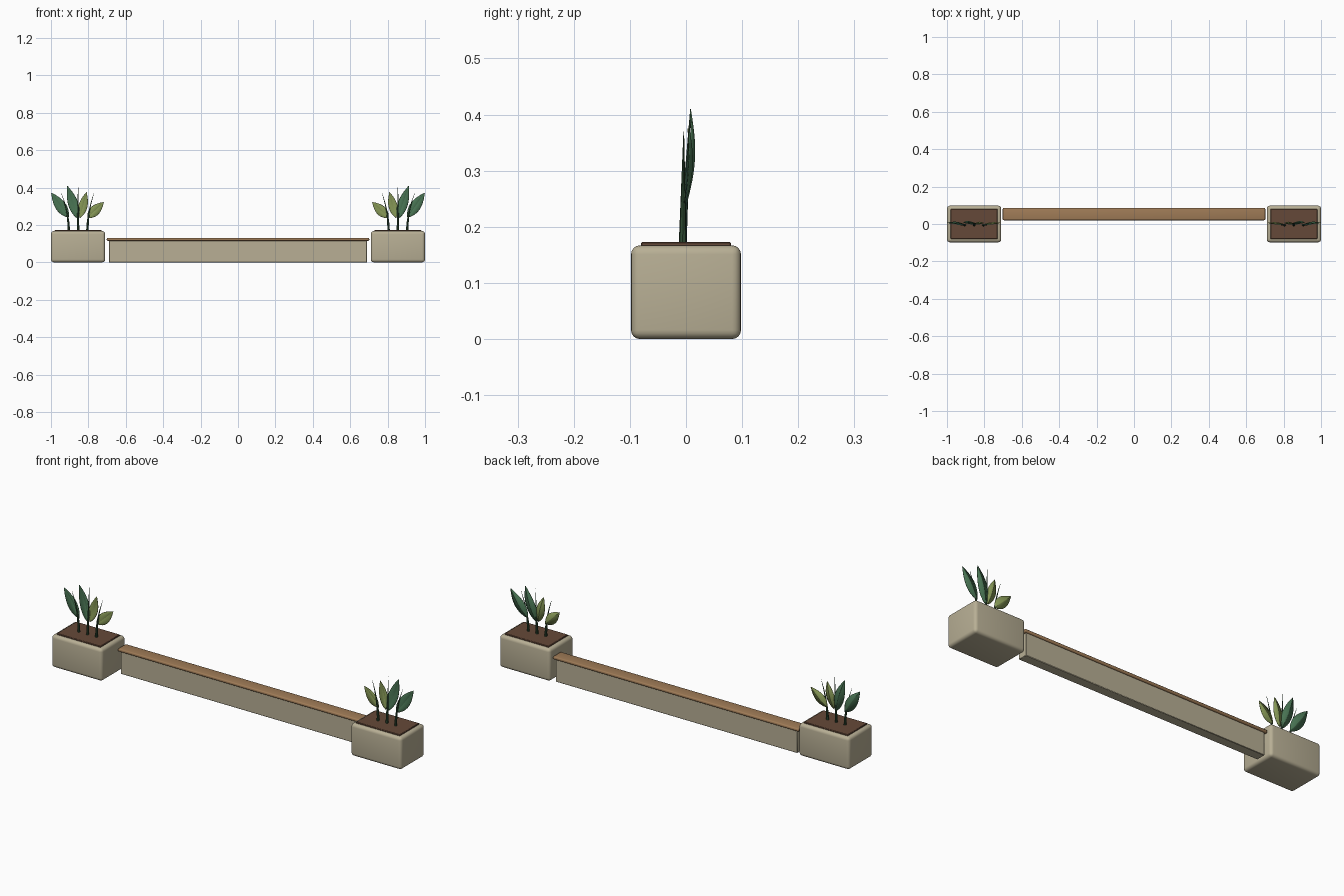
import bpy, bmesh, math
from mathutils import Vector

if "Cube" in bpy.data.objects:
    bpy.data.objects.remove(bpy.data.objects["Cube"], do_unlink=True)


def material(name, color):
    m = bpy.data.materials.new(name)
    m.use_nodes = True
    m.diffuse_color = (*color, 1)
    bsdf = next(n for n in m.node_tree.nodes if n.type == 'BSDF_PRINCIPLED')
    bsdf.inputs["Base Color"].default_value = (*color, 1)
    return m


concrete = material("warm concrete", (0.48, 0.43, 0.30))
wood = material("oak wood", (0.35, 0.20, 0.095))
soil = material("brown soil", (0.13, 0.066, 0.04))
dark_leaf = material("deep green leaf", (0.065, 0.17, 0.085))
light_leaf = material("olive green leaf", (0.23, 0.30, 0.09))
stem_green = material("dark green stem", (0.03, 0.075, 0.035))


def add_object(name, bm, mat, angle=40):
    bmesh.ops.recalc_face_normals(bm, faces=bm.faces)
    mesh = bpy.data.meshes.new(name)
    bm.to_mesh(mesh)
    bm.free()
    mesh.materials.append(mat)
    ob = bpy.data.objects.new(name, mesh)
    bpy.context.collection.objects.link(ob)
    bpy.ops.object.select_all(action='DESELECT')
    ob.select_set(True)
    bpy.context.view_layer.objects.active = ob
    bpy.ops.object.shade_smooth_by_angle(angle=math.radians(angle))
    return ob


def box(name, low, high, mat, bevel, segments=3):
    low, high = Vector(low), Vector(high)
    bm = bmesh.new()
    bmesh.ops.create_cube(bm, size=1)
    for v in bm.verts:
        v.co = (low + high) / 2 + v.co * (high - low)
    bmesh.ops.bevel(bm, geom=bm.edges[:], offset=bevel, segments=segments,
                    profile=0.5, affect='EDGES')
    return add_object(name, bm, mat)


def stem(name, x, tip_x, tip_z, tip_y):
    """Tapering round stalk that leans more towards its tip."""
    bm = bmesh.new()
    rings = []
    sides, steps = 8, 8
    for i in range(steps + 1):
        t = i / steps
        r = 0.0065 * (1 - t) + 0.0006
        c = Vector((x + (tip_x - x) * t * t, -0.006 + (tip_y + 0.006) * t,
                    0.165 + (tip_z - 0.165) * t))
        rings.append([bm.verts.new(c + Vector((r * math.cos(a), r * math.sin(a), 0)))
                      for a in (k * math.tau / sides for k in range(sides))])
    for a, b in zip(rings, rings[1:]):
        for k in range(sides):
            j = (k + 1) % sides
            bm.faces.new((a[k], a[j], b[j], b[k]))
    bm.faces.new(rings[0])
    bm.faces.new(rings[-1])
    add_object(name, bm, stem_green)


def leaf(name, base, tip, width, bulge, mat):
    """Pointed blade folded along its midrib and bowed to the back."""
    base, tip = Vector(base), Vector(tip)
    along = tip - base
    side = Vector((along.z, 0, -along.x)).normalized()
    steps = 10
    bm = bmesh.new()
    rows = []
    for i in range(steps + 1):
        t = i / steps
        half = width / 2 * math.sin(math.pi * t ** 0.85) ** 0.9 if 0 < i < steps else 0.0008
        mid = base + along * t + Vector((0, bulge * math.sin(math.pi * t), 0))
        fold = Vector((0, -0.28 * half, 0))
        rows.append([bm.verts.new(mid + side * half * s + fold * abs(s))
                     for s in (-1, 0, 1)])
    for a, b in zip(rows, rows[1:]):
        for k in range(2):
            bm.faces.new((a[k], a[k + 1], b[k + 1], b[k]))
    ob = add_object(name, bm, mat, 15)
    mod = ob.modifiers.new("blade thickness", 'SOLIDIFY')
    mod.thickness = 0.002
    mod.offset = 0


# Low wall with a wooden seat board
box("bench_wall", (-0.69, 0.028, 0), (0.69, 0.078, 0.118), concrete, 0.002, 1)
box("bench_seat", (-0.702, 0.02, 0.115), (0.702, 0.086, 0.131), wood, 0.006)

# Matching planters, mirrored about the middle
for s, label in ((-1, "right"), (1, "left")):
    x0, x1 = sorted((s * 0.71, s * 1.0))
    box(f"{label}_planter", (x0, -0.098, 0), (x1, 0.098, 0.167), concrete, 0.016, 4)
    box(f"{label}_soil", (x0 + 0.02, -0.08, 0.155), (x1 - 0.02, 0.08, 0.173), soil, 0.002, 1)

    for n, x, tip_x, tip_z, tip_y in (("outer", 0.905, 0.945, 0.37, -0.004),
                                      ("middle", 0.855, 0.855, 0.41, 0.008),
                                      ("inner", 0.805, 0.77, 0.37, -0.004)):
        stem(f"{label}_{n}_stem", s * x, s * tip_x, tip_z, tip_y)

    for n, bx, bz, tx, tz, w, ty, bulge, mat in (
            ("outer", 0.906, 0.24, 0.998, 0.372, 0.058, 0.006, 0.009, dark_leaf),
            ("tall", 0.855, 0.232, 0.912, 0.408, 0.054, 0.008, 0.012, dark_leaf),
            ("upright", 0.845, 0.238, 0.81, 0.375, 0.048, 0.004, 0.010, light_leaf),
            ("inner", 0.805, 0.238, 0.718, 0.322, 0.054, 0.006, 0.006, light_leaf)):
        leaf(f"{label}_{n}_leaf", (s * bx, -0.002, bz), (s * tx, ty, tz), w, bulge, mat)
